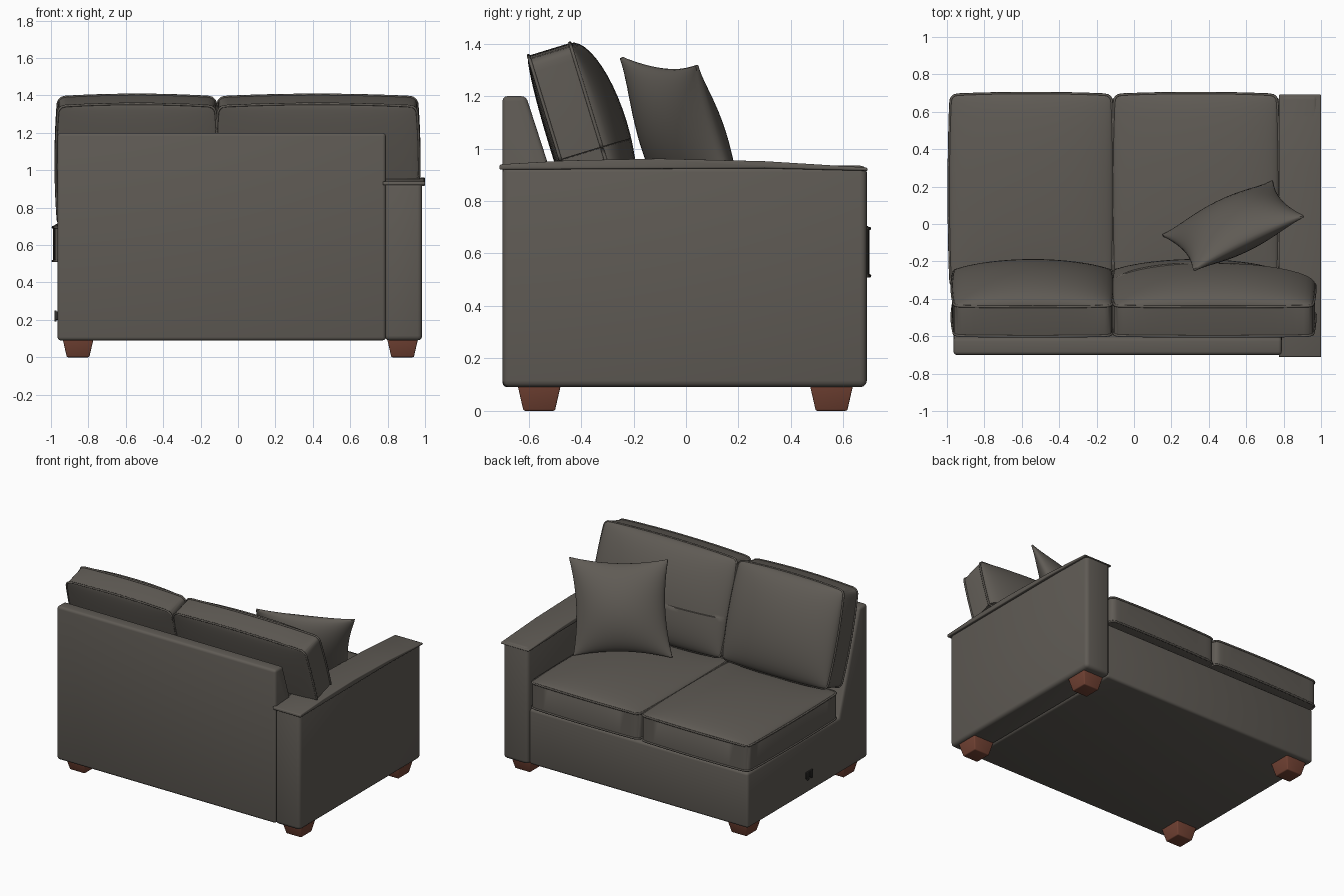
import bpy, bmesh, math
from mathutils import Vector

cube = bpy.data.objects.get("Cube")
if cube:
    bpy.data.objects.remove(cube, do_unlink=True)


def material(name, rgb, rough=0.8):
    m = bpy.data.materials.new(name)
    m.use_nodes = True
    m.diffuse_color = (*rgb, 1)
    node = m.node_tree.nodes["Principled BSDF"]
    node.inputs["Base Color"].default_value = (*rgb, 1)
    node.inputs["Roughness"].default_value = rough
    return m


fabric = material("grey brown fabric", (0.115, 0.104, 0.09))
wood = material("reddish brown wood", (0.17, 0.055, 0.034))
metal = material("dark metal", (0.03, 0.028, 0.026))


def finish(bm, name, mat):
    """Turn a bmesh into a smooth-shaded object with crisp edges."""
    bmesh.ops.recalc_face_normals(bm, faces=bm.faces)
    mesh = bpy.data.meshes.new(name)
    bm.to_mesh(mesh)
    bm.free()
    mesh.materials.append(mat)
    ob = bpy.data.objects.new(name, mesh)
    bpy.context.collection.objects.link(ob)
    bpy.ops.object.select_all(action='DESELECT')
    ob.select_set(True)
    bpy.context.view_layer.objects.active = ob
    bpy.ops.object.shade_smooth_by_angle(angle=math.radians(40))
    return ob


def round_edges(bm, width):
    bmesh.ops.recalc_face_normals(bm, faces=bm.faces)
    sharp = [e for e in bm.edges if e.calc_face_angle(0) > 0.3]
    bmesh.ops.bevel(bm, geom=sharp, offset=width, segments=3,
                    profile=0.5, affect='EDGES')


def extrude_profile(name, points, x0, x1, bevel, mat=fabric):
    """Extrude a (y, z) outline along x."""
    bm = bmesh.new()
    face = bm.faces.new([bm.verts.new((x0, y, z)) for y, z in points])
    out = bmesh.ops.extrude_face_region(bm, geom=[face])
    moved = [v for v in out["geom"] if isinstance(v, bmesh.types.BMVert)]
    bmesh.ops.translate(bm, verts=moved, vec=(x1 - x0, 0, 0))
    round_edges(bm, bevel)
    return finish(bm, name, mat)


def box_outline(y0, y1, z0, z1):
    return [(y0, z0), (y0, z1), (y1, z1), (y1, z0)]


def piping(name, points):
    """Thin welt tube along a closed loop of points."""
    curve = bpy.data.curves.new(name, 'CURVE')
    curve.dimensions = '3D'
    curve.bevel_depth = 0.007
    curve.bevel_resolution = 1
    spline = curve.splines.new('POLY')
    spline.points.add(len(points) - 1)
    for p, co in zip(spline.points, points):
        p.co = (*co, 1)
    spline.use_cyclic_u = True
    curve.materials.append(fabric)
    ob = bpy.data.objects.new(name, curve)
    bpy.context.collection.objects.link(ob)
    bpy.ops.object.select_all(action='DESELECT')
    ob.select_set(True)
    bpy.context.view_layer.objects.active = ob
    bpy.ops.object.convert(target='MESH')
    bpy.ops.object.shade_smooth()


def cushion(name, centre, axes, size, crowns, bulge=0.01, power=0.5,
            radius=0.035, notch=None, welt=True):
    """Stuffed panel: axes = across, up, out; crowns = front and back swell.
    A negative bulge pinches the sides; notch = (v level, lost width)."""
    n = 22
    across, up, out = (Vector(a).normalized() for a in axes)
    hw, hh, ht = (s / 2 for s in size)
    us = [math.sin(math.pi / 2 * (2 * i / n - 1)) for i in range(n + 1)]
    vs = list(us)
    if notch:
        vs = sorted(vs + [notch[0] - 0.005, notch[0] + 0.005])

    def place(u, v, side):
        x, y = u * hw, v * hh
        dx, dy = max(abs(x) - hw + radius, 0), max(abs(y) - hh + radius, 0)
        d = math.hypot(dx, dy)
        if d > radius:
            x = math.copysign(hw - radius + dx * radius / d, x)
            y = math.copysign(hh - radius + dy * radius / d, y)
        x += bulge * u * (1 - v * v)
        y += bulge * v * (1 - u * u)
        if notch and v < notch[0]:
            x = -hw + (x + hw) * (1 - notch[1] / (2 * hw))
        swell = (max(1 - u * u, 0) * max(1 - v * v, 0)) ** power
        z = ht + crowns[0] * swell if side else -ht - crowns[1] * swell
        return Vector(centre) + across * x + up * y + out * z

    bm = bmesh.new()
    m, k = len(us), len(vs)
    rim = ([(i, 0) for i in range(m)] + [(m - 1, j) for j in range(1, k)]
           + [(i, k - 1) for i in range(m - 2, -1, -1)]
           + [(0, j) for j in range(k - 2, 0, -1)])
    layers = []
    for side in (0, 1):
        g = [[bm.verts.new(place(u, v, side)) for v in vs] for u in us]
        for i in range(m - 1):
            for j in range(k - 1):
                bm.faces.new((g[i][j], g[i + 1][j], g[i + 1][j + 1], g[i][j + 1]))
        layers.append([g[i][j] for i, j in rim])
    low, high = layers
    for a in range(len(rim)):
        b = (a + 1) % len(rim)
        bm.faces.new((low[a], low[b], high[b], high[a]))
    loops = [[v.co.copy() for v in layer] for layer in layers]
    finish(bm, name, fabric)
    if welt:
        for label, loop in zip(("rear", "front"), loops):
            piping(f"{name}_{label}_piping", loop)


# Base and sloped back in one upholstered frame
extrude_profile("base_and_back_frame",
                [(-0.70, 0.09), (-0.70, 1.20), (-0.61, 1.20),
                 (-0.38, 0.49), (0.67, 0.49), (0.67, 0.09)],
                -0.965, 0.79, 0.018)

# Single arm with a gently arched overhanging cap
extrude_profile("arm_panel", box_outline(-0.70, 0.69, 0.09, 0.935), 0.785, 0.985, 0.025)
extrude_profile("arm_cap",
                [(-0.713, 0.92), (-0.71, 0.94), (-0.45, 0.955), (-0.1, 0.962),
                 (0.3, 0.952), (0.69, 0.928), (0.695, 0.915), (0.3, 0.925)],
                0.775, 1.0, 0.006)

# Seat cushions
flat_axes = ((1, 0, 0), (0, 1, 0), (0, 0, 1))
for name, x0, x1 in (("seat_cushion_right", -0.98, -0.12),
                     ("seat_cushion_left", -0.105, 0.765)):
    cushion(name, ((x0 + x1) / 2, 0.175, 0.605), flat_axes,
            (x1 - x0, 1.03, 0.18), (0.06, 0.02))

# Back cushions, leaning; the one beside the arm wraps over it
tilt = math.radians(17)
lean_axes = ((1, 0, 0), (0, -math.sin(tilt), math.cos(tilt)),
             (0, math.cos(tilt), math.sin(tilt)))
for name, x0, x1, notch in (("back_cushion_right", -0.96, -0.122, None),
                            ("back_cushion_left", -0.105, 0.955, (-0.2, 0.185))):
    cushion(name, ((x0 + x1) / 2, -0.42, 1.045), lean_axes,
            (x1 - x0, 0.67, 0.165), (0.12, 0.025), bulge=0.014, notch=notch)

# Throw pillow resting in the corner
pillow_across, pillow_up = Vector((0.59, 0.29, -0.03)), Vector((0.165, -0.185, 0.59))
cushion("throw_pillow", (0.53, -0.01, 1.035),
        (pillow_across, pillow_up, pillow_up.cross(pillow_across)),
        (0.66, 0.65, 0.012), (0.125, 0.125), bulge=-0.035, power=0.65,
        radius=0.01, welt=False)

# Tapered feet
for side, x in (("right", -0.855), ("left", 0.88)):
    for end, y in (("rear", -0.56), ("front", 0.555)):
        bm = bmesh.new()
        bmesh.ops.create_cube(bm, size=1)
        for v in bm.verts:
            half = 0.083 if v.co.z > 0 else 0.06
            v.co = (x + math.copysign(half, v.co.x), y + math.copysign(half, v.co.y),
                    0.1 if v.co.z > 0 else 0)
        round_edges(bm, 0.006)
        finish(bm, f"{end}_{side}_foot", wood)

# Connector bracket on the open end
extrude_profile("connector_plate", box_outline(-0.06, 0.01, 0.2, 0.245),
                -0.974, -0.96, 0.002, metal)
for y in (-0.055, -0.012):
    extrude_profile("connector_hook", box_outline(y, y + 0.018, 0.19, 0.25),
                    -0.982, -0.97, 0.002, metal)
